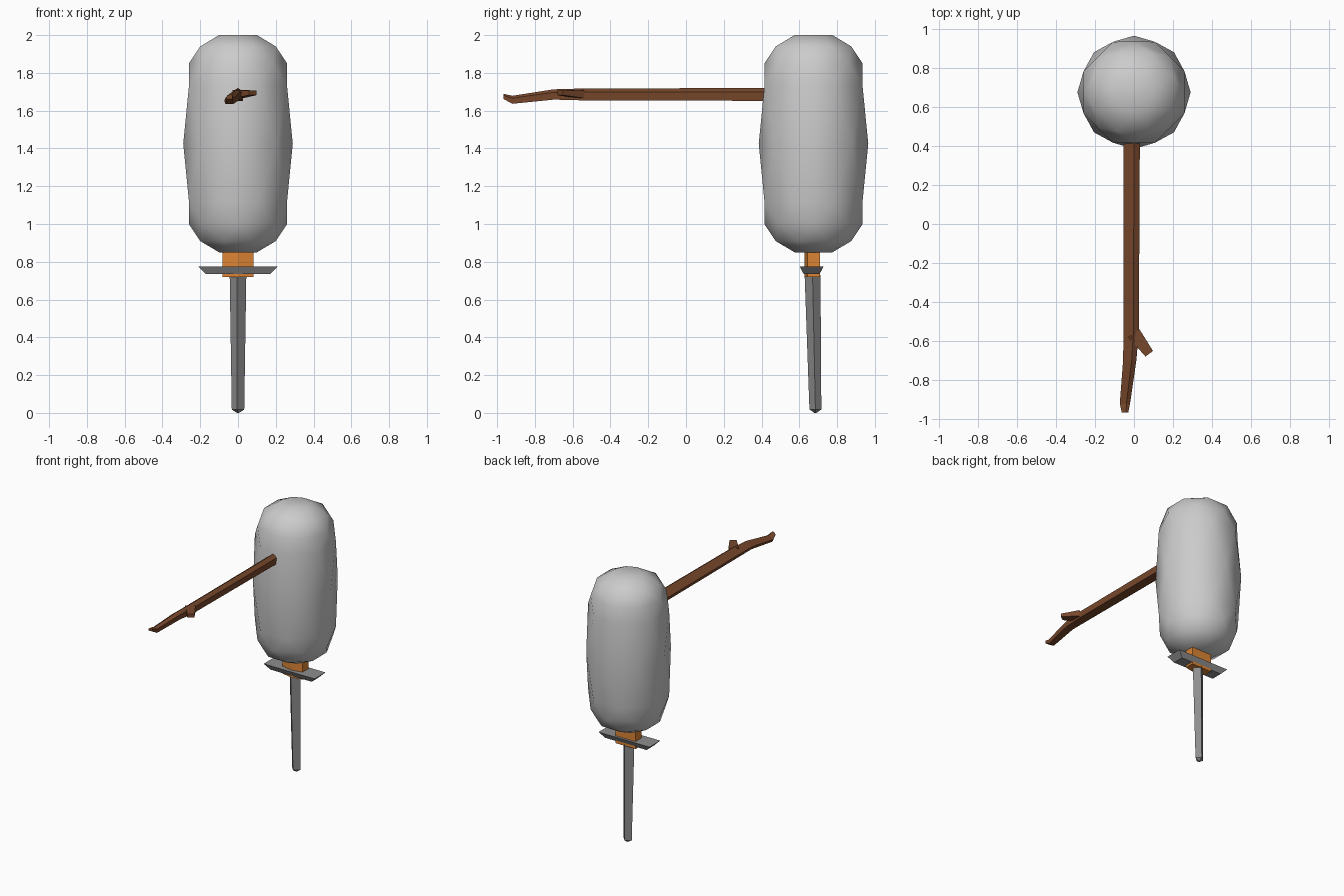
import bpy, bmesh, math
from mathutils import Vector

if "Cube" in bpy.data.objects:
    bpy.data.objects.remove(bpy.data.objects["Cube"])

CY = 0.675  # centre of the upright parts


def material(name, rgb):
    m = bpy.data.materials.new(name)
    m.diffuse_color = (*rgb, 1)
    m.use_nodes = True
    m.node_tree.nodes["Principled BSDF"].inputs["Base Color"].default_value = m.diffuse_color
    return m


PALE = material("pale grey", (0.60, 0.60, 0.60))
STEEL = material("steel grey", (0.27, 0.27, 0.27))
ORANGE = material("orange", (0.72, 0.23, 0.035))
WOOD = material("bark brown", (0.19, 0.065, 0.025))


def loft(name, rings, mat, smooth=False, antiprism=False):
    """Skin a list of equal-sized point rings and cap both ends."""
    bm = bmesh.new()
    vs = [[bm.verts.new(p) for p in r] for r in rings]
    n = len(vs[0])
    for k, (a, b) in enumerate(zip(vs, vs[1:])):
        for i in range(n):
            j = (i + 1) % n
            if not antiprism:
                bm.faces.new((a[i], a[j], b[j], b[i]))
            elif k % 2 == 0:   # upper ring is turned half a step forward
                bm.faces.new((a[i], a[j], b[i]))
                bm.faces.new((a[j], b[j], b[i]))
            else:              # upper ring is turned half a step back
                bm.faces.new((a[i], b[j], b[i]))
                bm.faces.new((a[i], a[j], b[j]))
    bm.faces.new(vs[0])
    bm.faces.new(vs[-1])
    bmesh.ops.recalc_face_normals(bm, faces=bm.faces)
    me = bpy.data.meshes.new(name)
    bm.to_mesh(me)
    bm.free()
    me.materials.append(mat)
    for f in me.polygons:
        f.use_smooth = smooth
    ob = bpy.data.objects.new(name, me)
    bpy.context.collection.objects.link(ob)
    return ob


def section(shape, z, scale=1.0, cy=CY):
    return [(x * scale, cy + y * scale, z) for x, y in shape]


# rounded body: octagon rings, every other one turned by half a step
profile = [(0.10, 0.85), (0.217, 0.91), (0.26, 1.0), (0.28, 1.11), (0.29, 1.425),
           (0.28, 1.74), (0.26, 1.85), (0.217, 1.94), (0.10, 2.0)]
rings = []
for k, (r, z) in enumerate(profile):
    off = math.pi / 8 * (k % 2)
    rings.append([(r * math.cos(off + i * math.pi / 4),
                   CY + r * math.sin(off + i * math.pi / 4), z) for i in range(8)])
loft("body", rings, PALE, smooth=True, antiprism=True)

# handle block: box with a slight ridge on the front
block = [(-0.082, -0.032), (0, -0.048), (0.082, -0.032), (0.082, 0.035), (-0.082, 0.035)]
loft("handle", [section(block, 0.72), section(block, 0.875)], ORANGE)

# guard plate with bevelled underside
loft("guard", [[(sx * w, CY - 0.01 + sy * d, z) for sx, sy in ((-1, -1), (1, -1), (1, 1), (-1, 1))]
               for w, d, z in ((0.17, 0.042, 0.735), (0.21, 0.063, 0.775))], STEEL)

# tapering blade
diamond = [(-0.044, 0.0), (-0.006, -0.042), (0.044, 0.0), (0.006, 0.042)]
loft("blade", [section(diamond, 0.0, 0.12, 0.685), section(diamond, 0.018, 0.75, 0.685),
               section(diamond, 0.73, 1.0, 0.67)], STEEL)

# stick arm running forward, bent near its tip
bark = [(-0.045, -0.005), (0.01, 0.035), (0.04, 0.015), (0.036, -0.033), (-0.035, -0.033)]
stations = [(0.43, -0.01, 1.685, 1.0), (-0.55, -0.012, 1.685, 0.92),
            (-0.70, -0.02, 1.685, 0.80), (-0.92, -0.045, 1.657, 0.62), (-0.965, -0.045, 1.675, 0.4)]
loft("stick_arm", [[(cx + x * s, y, cz + z * s) for x, z in bark]
                   for y, cx, cz, s in stations], WOOD)

# short side twig
a, b = Vector((0.0, -0.56, 1.688)), Vector((0.078, -0.665, 1.694))
side = (b - a).normalized().cross(Vector((0, 0, 1)))
loft("twig", [[p + side * (u * w) + Vector((0, 0, v * h)) for u, v in ((-1, -1), (1, -1), (1, 1), (-1, 1))]
              for p, w, h in ((a, 0.035, 0.022), (b, 0.024, 0.012))], WOOD)
